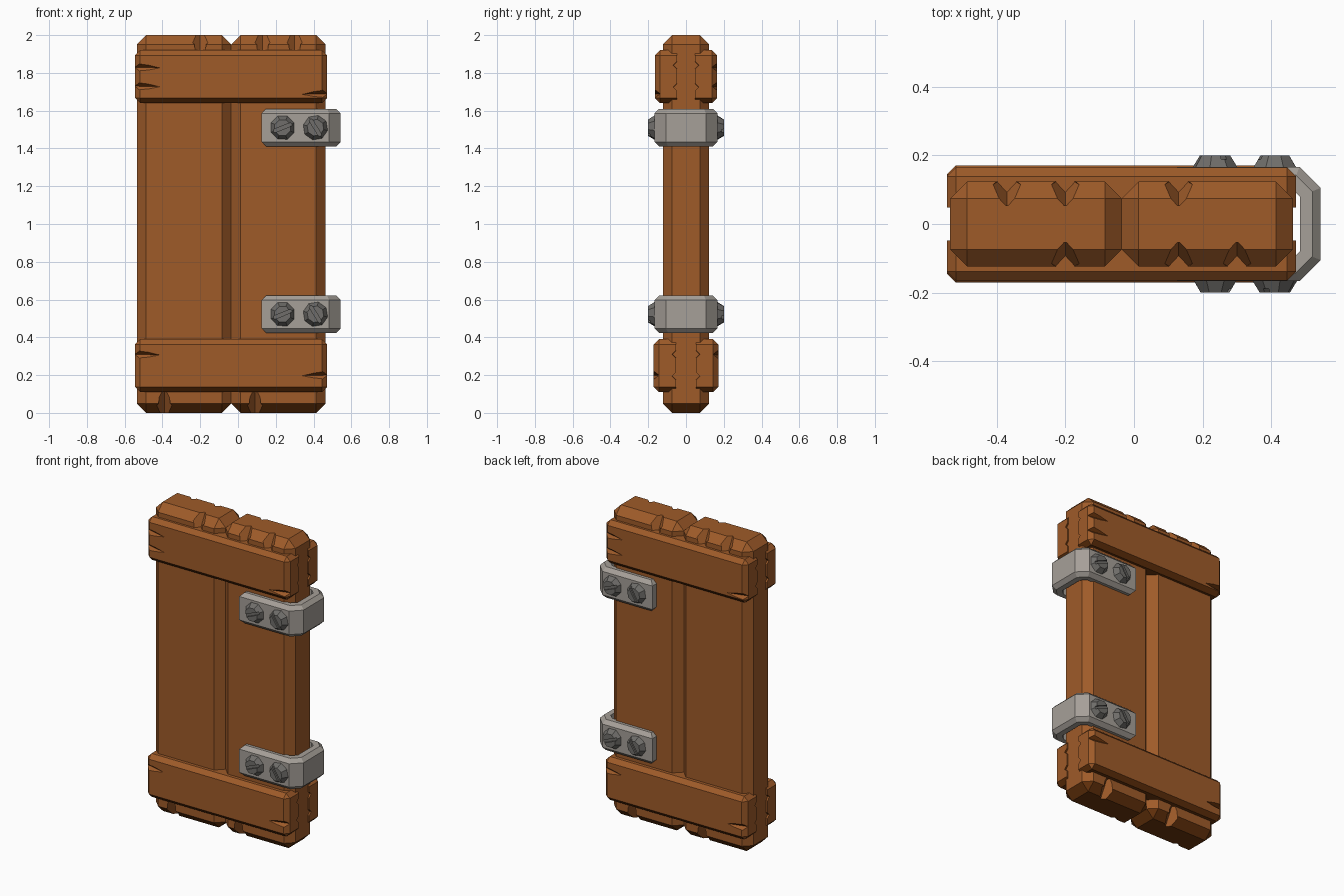
import bpy, bmesh, math
from mathutils import Matrix, Vector

if "Cube" in bpy.data.objects:
    bpy.data.objects.remove(bpy.data.objects["Cube"])


def material(name, rgb):
    m = bpy.data.materials.new(name)
    m.diffuse_color = (*rgb, 1)
    m.use_nodes = True
    m.node_tree.nodes["Principled BSDF"].inputs["Base Color"].default_value = m.diffuse_color
    return m


WOOD = material("brown wood", (0.345, 0.104, 0.022))
DARK = material("dark underside wood", (0.15, 0.037, 0.004))
STEEL = material("light steel", (0.38, 0.35, 0.315))
IRON = material("dark iron", (0.16, 0.155, 0.145))


def finish(bm, name, mat):
    bmesh.ops.recalc_face_normals(bm, faces=bm.faces)
    me = bpy.data.meshes.new(name)
    bm.to_mesh(me)
    bm.free()
    me.materials.append(mat)
    ob = bpy.data.objects.new(name, me)
    bpy.context.collection.objects.link(ob)
    return ob


def bevel(bm, edges, width):
    bmesh.ops.bevel(bm, geom=edges, offset=width, segments=1, profile=0.5, affect='EDGES')


def cut(ob, cutter):
    mod = ob.modifiers.new("cut", 'BOOLEAN')
    mod.operation, mod.solver, mod.object = 'DIFFERENCE', 'EXACT', cutter
    bpy.context.view_layer.objects.active = ob
    bpy.ops.object.modifier_apply(modifier=mod.name)
    bpy.data.objects.remove(cutter)


def board(name, lo, hi, width, cracks, sharp_y=None):
    """Chamfered board; each crack is (base point, tip point, radius)."""
    lo, hi = Vector(lo), Vector(hi)
    bm = bmesh.new()
    bmesh.ops.create_cube(bm, size=1, matrix=Matrix.Translation((lo + hi) / 2)
                          @ Matrix.Diagonal((*(hi - lo), 1)))
    bevel(bm, [e for e in bm.edges if sharp_y is None
               or any(abs(v.co.y - sharp_y) > 1e-4 for v in e.verts)], width)
    ob = finish(bm, name, WOOD)
    cb = bmesh.new()
    for base, tip, r in cracks:
        base, tip = Vector(base), Vector(tip)
        d = tip - base
        rot = d.to_track_quat('Z', 'Y').to_matrix().to_4x4()
        bmesh.ops.create_cone(cb, cap_ends=True, segments=4, radius1=r, radius2=0,
                              depth=d.length, matrix=Matrix.Translation((base + tip) / 2) @ rot)
    cut(ob, finish(cb, name + "_cutter", WOOD))
    # downward faces are the darker wood
    if len(ob.data.materials) < 2:
        ob.data.materials.append(DARK)
    for p in ob.data.polygons:
        p.material_index = 1 if p.normal.z < -0.5 and p.area > 0.0008 else 0


# Two upright planks with splits in their end edges
def split(x, side, end):
    s = 1 if end else -1
    z = 2.0 if end else 0.0
    return ((x, side * 0.105, z + s * 0.01), (x, side * 0.14, z - s * 0.17), 0.056)


board("left_plank", (-0.535, -0.123, 0), (-0.036, 0.123, 2), 0.049,
      [split(-0.37, 1, 1), split(-0.2, 1, 1), split(-0.2, -1, 1),
       split(-0.39, -1, 0), split(-0.2, 1, 0)])
board("right_plank", (-0.036, -0.123, 0), (0.463, 0.123, 2), 0.049,
      [split(0.13, 1, 1), split(0.13, -1, 1), split(0.3, -1, 1),
       split(0.09, -1, 0), split(0.3, 1, 0)])

# Four cross boards with cracks running in from the ends
for level, z0, outer in (("top", 1.64, 0.165), ("bottom", 0.11, 0.171)):
    for side, s in (("front", -1), ("back", 1)):
        inner = s * (outer - 0.117)
        y0, y1 = sorted((s * outer, inner))
        cracks = []
        left = (0.19, 0.09) if level == "top" else (0.20,)
        right = (0.05,) if level == "top" else (0.09,)
        if s > 0:
            left, right = right, left
        for end, zs in ((-0.545, left), (0.472, right)):
            e = math.copysign(1, end)
            for dz in zs:
                z = z0 + dz
                cracks.append(((end + e * 0.01, s * (outer - 0.004), z),
                               (end - e * 0.15, s * (outer + 0.004), z - 0.004), 0.026))
            for dz in (0.085, 0.2):
                cracks.append(((end + e * 0.01, inner, z0 + dz),
                               (end - e * 0.10, inner, z0 + dz), 0.022))
        board(f"{level}_{side}_cross_board", (-0.545, y0, z0), (0.472, y1, z0 + 0.28),
              0.027, cracks, inner)


# Slotted octagonal bolt head
def bolt(name, x, s, z, angle):
    place = Matrix.Translation((x, s * 0.18, z))
    if s > 0:
        place = place @ Matrix.Rotation(math.pi, 4, 'Z')
    place = place @ Matrix.Rotation(math.pi / 2, 4, 'X')
    bm = bmesh.new()
    bmesh.ops.create_cone(bm, cap_ends=True, segments=8, radius1=0.07, radius2=0.045,
                          depth=0.04,
                          matrix=place @ Matrix.Rotation(math.radians(angle), 4, 'Z'))
    ob = finish(bm, name, IRON)
    cb = bmesh.new()
    bmesh.ops.create_cube(cb, size=1, matrix=place
                          @ Matrix.Rotation(math.radians(angle), 4, 'Z')
                          @ Matrix.Translation((0, 0, 0.02))
                          @ Matrix.Diagonal((0.2, 0.018, 0.024, 1)))
    cut(ob, finish(cb, name + "_cutter", IRON))


# U-shaped hinge straps wrapped round the right edge, with bolts on both faces
for label, z0, z1 in (("upper", 1.41, 1.61), ("lower", 0.423, 0.622)):
    half_out = [(0.125, 0.166), (0.482, 0.166), (0.543, 0.105)]
    half_in = [(0.125, 0.11), (0.45, 0.11), (0.483, 0.08)]
    outer = [(x, -y) for x, y in half_out] + half_out[::-1]
    inner = [(x, -y) for x, y in half_in] + half_in[::-1]
    bm = bmesh.new()
    rings = [[bm.verts.new((x, y, z)) for x, y in pts]
             for pts, z in ((outer, z0), (outer, z1), (inner, z1), (inner, z0))]
    for k in range(4):
        a, b = rings[k], rings[(k + 1) % 4]
        for i in range(5):
            bm.faces.new((a[i], a[i + 1], b[i + 1], b[i]))
    for i in (0, 5):
        bm.faces.new([r[i] for r in rings])
    bmesh.ops.recalc_face_normals(bm, faces=bm.faces)
    outside = set(rings[0] + rings[1])
    edges = [e for e in bm.edges if abs(e.verts[0].co.z - e.verts[1].co.z) < 1e-4
             and (all(v in outside for v in e.verts)
                  or max(v.co.x for v in e.verts) < 0.13)]
    bevel(bm, edges, 0.024)
    finish(bm, f"{label}_hinge_strap", STEEL)
    zc = (z0 + z1) / 2
    for side, s in (("front", -1), ("back", 1)):
        xs = (0.236, 0.41)
        for x, ang in zip(xs if s < 0 else xs[::-1], (22, 122)):
            pos = "inner" if x < 0.3 else "outer"
            bolt(f"{label}_{side}_{pos}_bolt", x, s, zc, ang)
